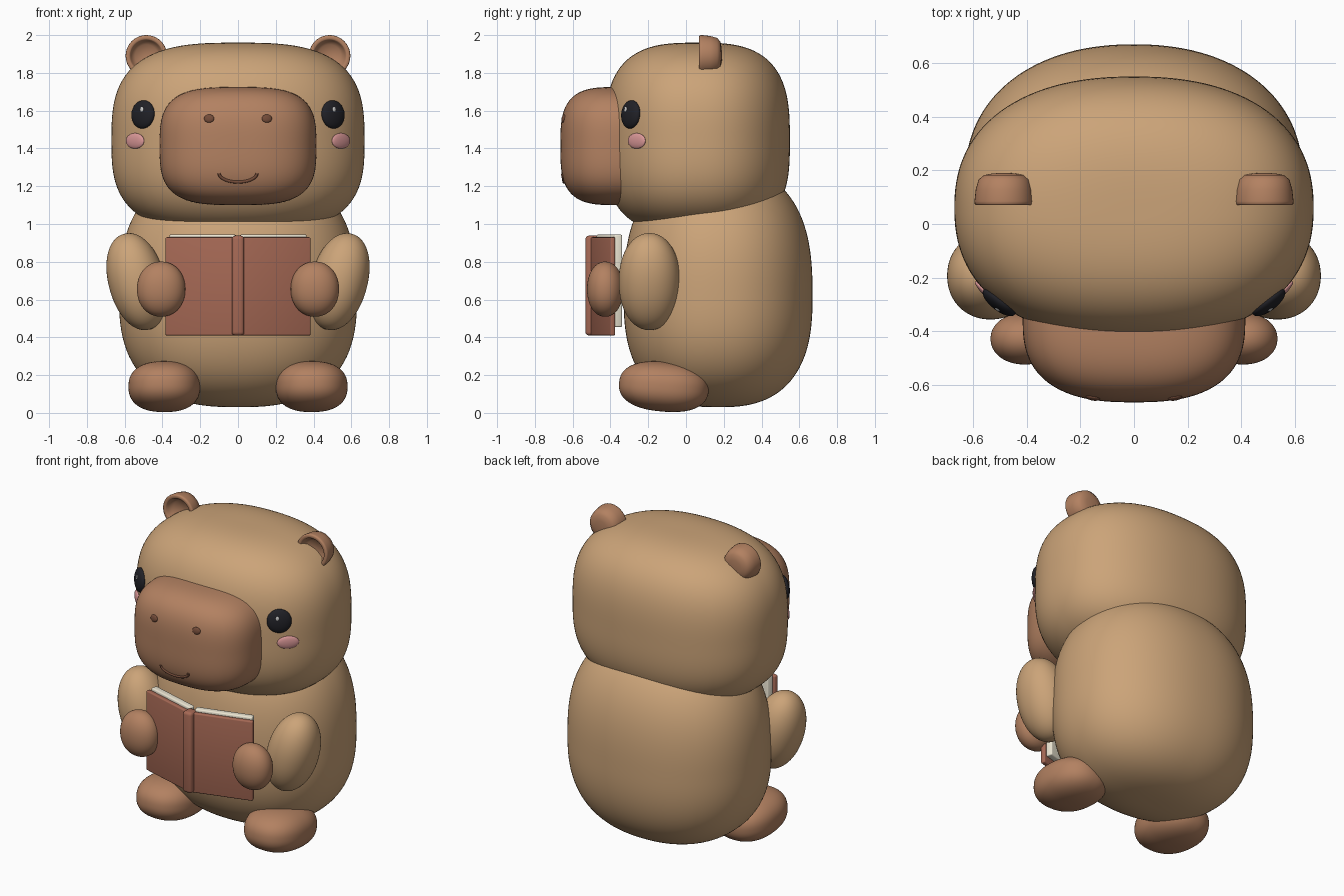
import bpy, bmesh, math
from mathutils import Vector, Matrix

if "Cube" in bpy.data.objects:
    bpy.data.objects.remove(bpy.data.objects["Cube"])


def material(name, rgb):
    m = bpy.data.materials.new(name)
    m.diffuse_color = (*rgb, 1)
    m.use_nodes = True
    m.node_tree.nodes["Principled BSDF"].inputs["Base Color"].default_value = m.diffuse_color
    return m


FUR = material("fur", (0.60, 0.37, 0.19))
BROWN = material("brown", (0.45, 0.22, 0.12))
DARK = material("dark_brown", (0.17, 0.07, 0.04))
BLACK = material("black", (0.015, 0.015, 0.02))
WHITE = material("white", (0.95, 0.95, 0.95))
PINK = material("pink", (0.72, 0.32, 0.32))
COVER = material("cover", (0.38, 0.14, 0.09))
PAPER = material("paper", (0.85, 0.80, 0.66))


def add_object(name, bm, mat, matrix=Matrix()):
    bmesh.ops.recalc_face_normals(bm, faces=bm.faces)
    mesh = bpy.data.meshes.new(name)
    bm.to_mesh(mesh)
    bm.free()
    mesh.materials.append(mat)
    for p in mesh.polygons:
        p.use_smooth = True
    ob = bpy.data.objects.new(name, mesh)
    ob.matrix_world = matrix
    bpy.context.collection.objects.link(ob)
    return ob


def by_angle(ob, deg=35):
    bpy.ops.object.select_all(action='DESELECT')
    ob.select_set(True)
    bpy.context.view_layer.objects.active = ob
    bpy.ops.object.shade_smooth_by_angle(angle=math.radians(deg))


def blob(name, loc, radii, mat, h=2.0, v=2.0, low=None, rot=Matrix(), cuts=16):
    """Rounded-box ellipsoid: h = plan exponent, v = vertical exponent, low = lower z radius."""
    bm = bmesh.new()
    bmesh.ops.create_cube(bm, size=2)
    bmesh.ops.subdivide_edges(bm, edges=bm.edges[:], cuts=cuts, use_grid_fill=True)
    rx, ry, rz = radii
    for vert in bm.verts:
        d = Vector([math.tan(c * math.pi / 4) for c in vert.co]).normalized()
        f = ((abs(d.x) ** h + abs(d.y) ** h) ** (v / h) + abs(d.z) ** v) ** (-1 / v)
        z = rz if d.z > 0 or low is None else low
        vert.co = Vector((d.x * rx, d.y * ry, d.z * z)) * f
    return add_object(name, bm, mat, Matrix.Translation(loc) @ rot.to_4x4())


HEAD = dict(loc=(0, 0.06, 1.44), radii=(0.67, 0.49, 0.52), h=2.3, v=3.0, low=0.49)
MUZZLE = dict(loc=(0, -0.36, 1.4125), radii=(0.415, 0.305, 0.3125), h=2.6, v=3.3)


def front_point(s, x, z):
    """Point on the front of a blob at the given x and z."""
    c, r, h, v = s["loc"], s["radii"], s["h"], s["v"]
    dz = z - c[2]
    rz = r[2] if dz > 0 else s.get("low", r[2])
    k = (1 - abs(dz / rz) ** v) ** (h / v) - abs((x - c[0]) / r[0]) ** h
    return Vector((x, c[1] - r[1] * max(k, 0) ** (1 / h), z))


def front_frame(s, x, z, e=0.004):
    """Surface point, outward normal and a rotation turning -Y to that normal."""
    dx = front_point(s, x + e, z) - front_point(s, x - e, z)
    dz = front_point(s, x, z + e) - front_point(s, x, z - e)
    n = dx.cross(dz).normalized()
    return front_point(s, x, z), n, n.to_track_quat('-Y', 'Z').to_matrix()


def box(name, loc, size, mat, angle=0, bevel=0.008):
    bm = bmesh.new()
    bmesh.ops.create_cube(bm, size=1)
    bmesh.ops.scale(bm, vec=size, verts=bm.verts)
    bmesh.ops.bevel(bm, geom=bm.edges[:], offset=bevel, segments=3, profile=0.5, affect='EDGES')
    ob = add_object(name, bm, mat, Matrix.Translation(loc) @ Matrix.Rotation(angle, 4, 'Z'))
    by_angle(ob)


# Body, head, muzzle
blob("body", (0, 0.17, 0.62), (0.63, 0.50, 0.68), FUR, h=2.2, v=2.6, low=0.59, cuts=31)
blob("head", mat=FUR, cuts=31, **HEAD)
blob("muzzle", mat=BROWN, cuts=27, **MUZZLE)

# Smile: half ellipse laid on the muzzle
curve = bpy.data.curves.new("smile", 'CURVE')
curve.dimensions = '3D'
curve.bevel_depth = 0.008
curve.bevel_resolution = 3
curve.use_fill_caps = True
spline = curve.splines.new('POLY')
spline.points.add(24)
for i, p in enumerate(spline.points):
    t = math.pi * (1 + i / 24)
    p.co = (*front_point(MUZZLE, 0.1 * math.cos(t), 1.268 + 0.046 * math.sin(t)), 1)
curve.materials.append(DARK)
bpy.context.collection.objects.link(bpy.data.objects.new("smile", curve))

# Ear cup profile: (radius, depth), from back centre around the rim into the dish
EAR = [(0, 0.12), (0.04, 0.119), (0.075, 0.112), (0.095, 0.095), (0.105, 0.06), (0.11, 0.015),
       (0.109, 0.004), (0.104, 0), (0.09, 0), (0.085, 0.004), (0.08, 0.02), (0.06, 0.04), (0, 0.05)]


def ear(name, loc):
    bm = bmesh.new()
    vs = [bm.verts.new((r, y, 0)) for r, y in EAR]
    es = [bm.edges.new(pair) for pair in zip(vs, vs[1:])]
    bmesh.ops.spin(bm, geom=vs + es, axis=(0, 1, 0), cent=(0, 0, 0), angle=2 * math.pi, steps=40)
    bmesh.ops.remove_doubles(bm, verts=bm.verts, dist=0.0005)
    by_angle(add_object(name, bm, BROWN, Matrix.Translation(loc)), 50)


for s, side in ((-1, "left"), (1, "right")):
    ear(f"ear_{side}", (s * 0.485, 0.07, 1.89))

    # Eyes, highlights, cheeks, nostrils
    p, n, r = front_frame(HEAD, s * 0.503, 1.58)
    blob(f"eye_{side}", p, (0.074, 0.03, 0.075), BLACK, rot=r, cuts=12)
    blob(f"eye_highlight_{side}", p + n * 0.027 + r @ Vector((-0.012 * s, 0, 0.024)),
         (0.011, 0.005, 0.014), WHITE, rot=r, cuts=6)
    p, n, r = front_frame(HEAD, s * 0.545, 1.44)
    blob(f"cheek_{side}", p, (0.066, 0.014, 0.041), PINK, rot=r, cuts=10)
    p, n, r = front_frame(MUZZLE, s * 0.153, 1.558)
    blob(f"nostril_{side}", p, (0.027, 0.01, 0.022), DARK, rot=r, cuts=6)

    # Limbs
    blob(f"arm_{side}", (s * 0.535, -0.193, 0.695), (0.15, 0.163, 0.262), FUR, h=2.1, v=2.1,
         rot=Matrix.Rotation(s * math.radians(15), 3, 'Y'), cuts=19)
    blob(f"hand_{side}", (s * 0.407, -0.428, 0.655), (0.128, 0.096, 0.146), BROWN, h=2.1, v=2.1)
    blob(f"foot_{side}", (s * 0.39, -0.117, 0.139), (0.19, 0.238, 0.132), BROWN, h=2.3, v=2.4,
         rot=Matrix.Rotation(math.radians(-5), 3, 'X'), cuts=19)

    # Open book halves
    a = s * math.radians(16)
    box(f"book_cover_{side}", (s * 0.197, -0.44, 0.67), (0.385, 0.03, 0.52), COVER, a)
    box(f"book_pages_{side}", (s * 0.187, -0.406, 0.699), (0.36, 0.042, 0.49), PAPER, a)

box("book_spine", (0, -0.495, 0.674), (0.066, 0.075, 0.528), COVER, bevel=0.018)
